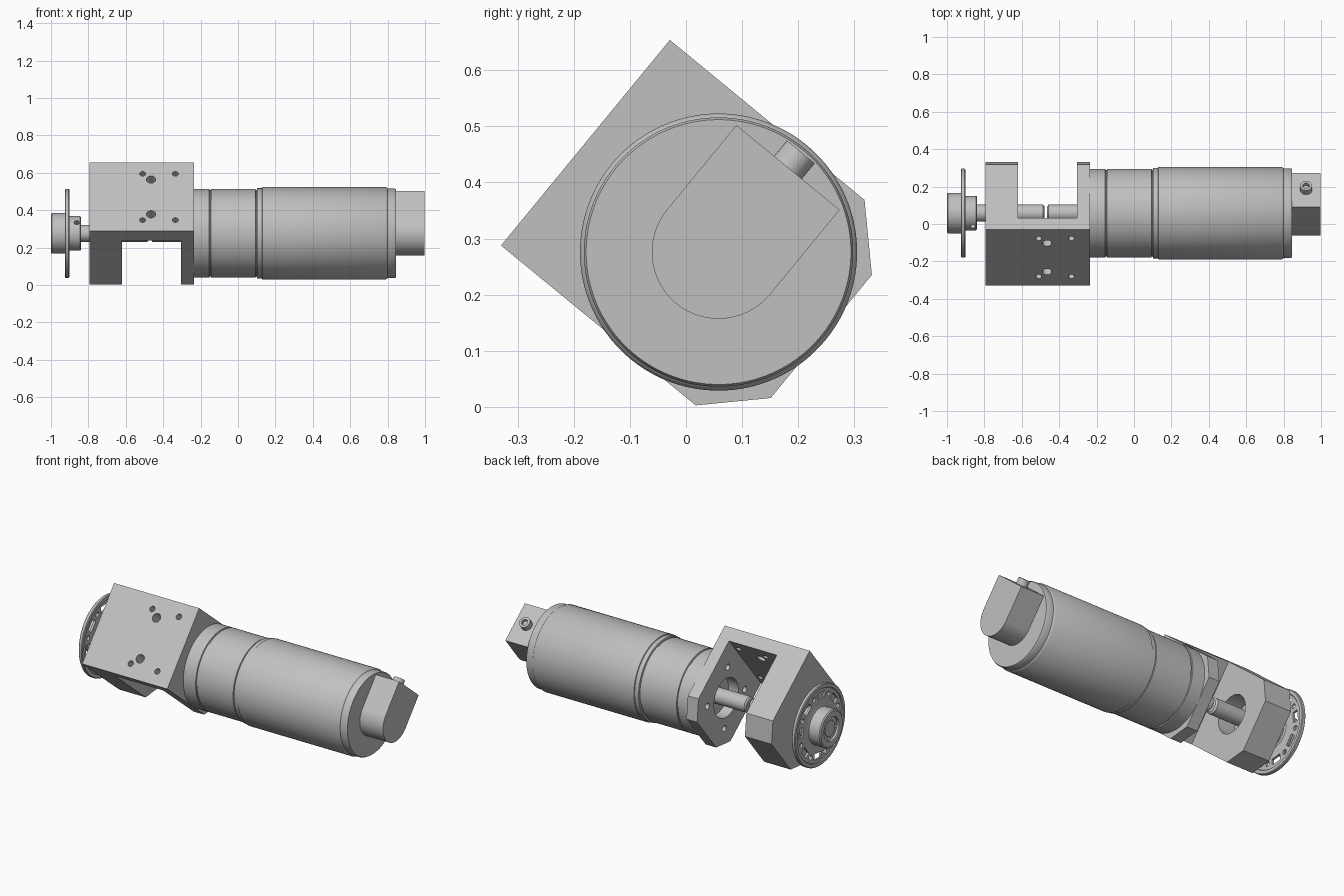
import bpy, bmesh
from math import cos, sin, pi, radians
from mathutils import Matrix

cube = bpy.data.objects.get("Cube")
if cube:
    bpy.data.objects.remove(cube)

grey = bpy.data.materials.new("grey metal")
grey.use_nodes = True
grey.diffuse_color = (0.53, 0.53, 0.53, 1)
grey.node_tree.nodes["Principled BSDF"].inputs["Base Color"].default_value = (0.53, 0.53, 0.53, 1)

# Everything is modelled along x, then rolled about the drive axis
PLACE = Matrix.Translation((0, 0.058, 0.276)) @ Matrix.Rotation(radians(-39.4), 4, "X")
parts = []


def finish(name, bm):
    bmesh.ops.recalc_face_normals(bm, faces=bm.faces)
    mesh = bpy.data.meshes.new(name)
    bm.to_mesh(mesh)
    bm.free()
    obj = bpy.data.objects.new(name, mesh)
    bpy.context.collection.objects.link(obj)
    obj.matrix_world = PLACE
    mesh.materials.append(grey)
    parts.append(obj)
    return obj


def lathe(name, profile, sides=72):
    """Turn (x, radius) points about the x axis and close both ends."""
    bm = bmesh.new()
    rings = [[bm.verts.new((x, r * cos(2 * pi * i / sides), r * sin(2 * pi * i / sides)))
              for i in range(sides)] for x, r in profile]
    for a, b in zip(rings, rings[1:]):
        for i in range(sides):
            j = (i + 1) % sides
            bm.faces.new((a[i], a[j], b[j], b[i]))
    bm.faces.new(rings[0])
    bm.faces.new(rings[-1])
    return finish(name, bm)


def prism(name, outline, x0, x1):
    """Extrude a (y, z) outline along x."""
    bm = bmesh.new()
    face = bm.faces.new([bm.verts.new((x0, y, z)) for y, z in outline])
    new = bmesh.ops.extrude_face_region(bm, geom=[face])["geom"]
    bmesh.ops.translate(bm, vec=(x1 - x0, 0, 0),
                        verts=[g for g in new if isinstance(g, bmesh.types.BMVert)])
    return finish(name, bm)


def add_rod(bm, centre, radius, depth, axis="X"):
    turn = Matrix.Rotation(pi / 2, 4, {"X": "Y", "Y": "X", "Z": "Z"}[axis])
    bmesh.ops.create_cone(bm, cap_ends=True, segments=32, radius1=radius, radius2=radius,
                          depth=depth, matrix=Matrix.Translation(centre) @ turn)


def add_box(bm, centre, size, spin=0):
    bmesh.ops.create_cube(bm, size=1, matrix=Matrix.Rotation(spin, 4, "X")
                          @ Matrix.Translation(centre) @ Matrix.Diagonal((*size, 1)))


def carve(obj, bm):
    """Subtract the shapes in bm and keep the result as a plain mesh."""
    cutter = finish("cutter", bm)
    parts.remove(cutter)
    cutter.hide_render = True
    mod = obj.modifiers.new("cut", "BOOLEAN")
    mod.operation, mod.solver, mod.object = "DIFFERENCE", "EXACT", cutter
    bpy.context.view_layer.update()
    result = bpy.data.meshes.new_from_object(
        obj.evaluated_get(bpy.context.evaluated_depsgraph_get()))
    obj.modifiers.clear()
    obj.data = result
    bpy.data.objects.remove(cutter)


# U-shaped bracket with chamfered arms
W, C, BACK = 0.237, 0.142, -0.307
bracket = prism("bracket", [(BACK, -W), (BACK, W), (C, W), (W, C), (W, -C), (C, -W)],
                -0.795, -0.235)
bm = bmesh.new()
add_box(bm, (-0.4625, 0.271, 0), (0.315, 1, 1))
carve(bracket, bm)

# Bracket holes: plate mounting, motor screws, shaft bores
bm = bmesh.new()
for s in (-1, 1):
    for x, z, r in ((-0.51, 0.16, 0.016), (-0.335, 0.16, 0.016), (-0.465, 0.12, 0.025)):
        add_rod(bm, (x, -0.27, s * z), r, 0.14, "Y")
    for t in (-1, 1):
        add_rod(bm, (-0.28, s * 0.125, t * 0.125), 0.018, 0.08)
add_rod(bm, (-0.28, 0, 0), 0.115, 0.08)
add_rod(bm, (-0.65, 0, 0), 0.11, 0.16)
carve(bracket, bm)

# Motor and gearbox body
lathe("motor_body", [
    (-0.237, 0.237), (-0.154, 0.237), (-0.152, 0.231), (-0.146, 0.231), (-0.144, 0.237),
    (0.093, 0.237), (0.095, 0.232), (0.1, 0.232), (0.102, 0.242), (0.128, 0.242),
    (0.13, 0.247), (0.79, 0.247), (0.797, 0.243), (0.8, 0.24), (0.838, 0.24), (0.845, 0.236)], 96)

# Rear housing with a rounded underside
arc = [(0.119 * cos(pi + pi * i / 32), 0.119 * sin(pi + pi * i / 32)) for i in range(33)]
prism("rear_housing", arc + [(0.119, 0.195), (-0.119, 0.195)], 0.84, 0.998)

# Cable gland on the housing
bm = bmesh.new()
add_rod(bm, (0.92, 0, 0.21), 0.032, 0.042, "Z")
gland = finish("cable_gland", bm)
bm = bmesh.new()
add_rod(bm, (0.92, 0, 0.23), 0.018, 0.04, "Z")
carve(gland, bm)

# Two shafts meeting in the bracket
lathe("motor_shaft", [(-0.464, 0.036), (-0.456, 0.046), (-0.2, 0.046)], 40)
lathe("output_shaft", [(-0.99, 0.046), (-0.486, 0.046), (-0.478, 0.036)], 40)

# Flanged hub with a shallow ring on each side of the disc
hub = lathe("flanged_hub", [
    (-0.985, 0.07), (-0.998, 0.07), (-1, 0.073), (-1, 0.102), (-0.994, 0.109), (-0.925, 0.109),
    (-0.92, 0.125), (-0.92, 0.212), (-0.925, 0.216), (-0.925, 0.234), (-0.921, 0.238),
    (-0.906, 0.238), (-0.902, 0.234), (-0.902, 0.216), (-0.907, 0.212), (-0.907, 0.1),
    (-0.9, 0.092), (-0.845, 0.092), (-0.84, 0.087)])
bm = bmesh.new()
for i in range(8):
    a = i * pi / 4
    add_box(bm, (-0.91, 0, 0.175), (0.06, 0.065, 0.036), a)
    a += pi / 8
    add_rod(bm, (-0.91, 0.18 * sin(a), 0.18 * cos(a)), 0.014, 0.06)
for i in range(4):
    a = i * pi / 2 + pi / 4
    add_rod(bm, (-0.98, 0.058 * sin(a), 0.058 * cos(a)), 0.009, 0.03)
add_rod(bm, (-0.862, -0.09, 0), 0.014, 0.06, "Y")
carve(hub, bm)

# Smooth the round faces, keep edges crisp
bpy.ops.object.select_all(action="DESELECT")
for obj in parts:
    obj.select_set(True)
bpy.context.view_layer.objects.active = bracket
bpy.ops.object.shade_smooth_by_angle(angle=radians(30))
